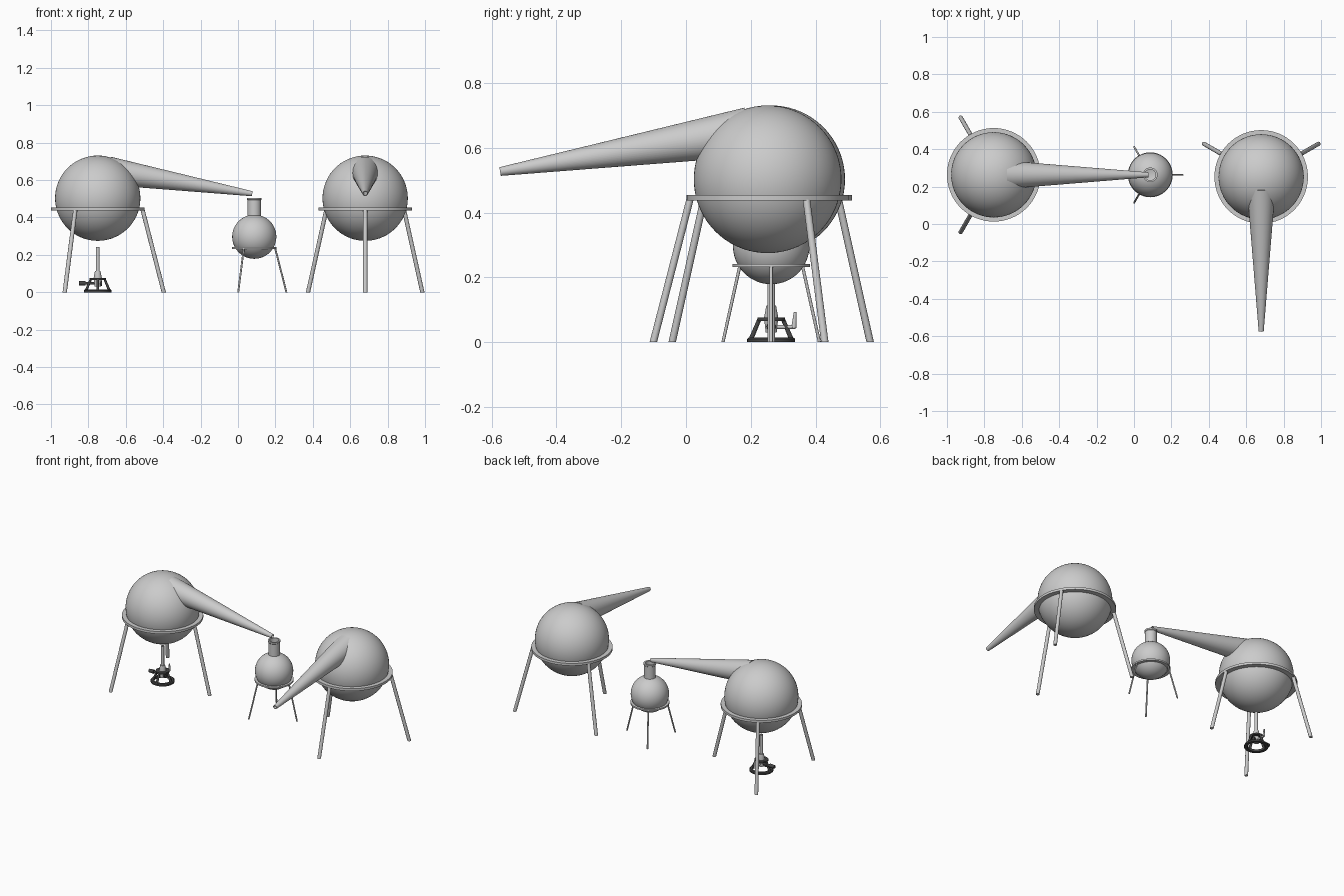
import bpy
from math import sin, cos, pi, radians, asin
from mathutils import Vector

if "Cube" in bpy.data.objects:
    bpy.data.objects.remove(bpy.data.objects["Cube"])

dark = bpy.data.materials.new("dark_metal")
dark.diffuse_color = (0.06, 0.06, 0.06, 1)
dark.use_nodes = True
dark.node_tree.nodes["Principled BSDF"].inputs["Base Color"].default_value = dark.diffuse_color


def make(name, verts, faces, mat=None):
    me = bpy.data.meshes.new(name)
    me.from_pydata(verts, [], faces)
    ob = bpy.data.objects.new(name, me)
    bpy.context.collection.objects.link(ob)
    if mat:
        me.materials.append(mat)
    bpy.context.view_layer.objects.active = ob
    bpy.ops.object.select_all(action='DESELECT')
    ob.select_set(True)
    bpy.ops.object.mode_set(mode='EDIT')
    bpy.ops.mesh.select_all(action='SELECT')
    bpy.ops.mesh.remove_doubles(threshold=1e-5)
    bpy.ops.mesh.normals_make_consistent(inside=False)
    bpy.ops.object.mode_set(mode='OBJECT')
    bpy.ops.object.shade_smooth_by_angle(angle=radians(35))
    return ob


def lathe(name, profile, centre, n=48, closed=False, mat=None):
    """Spin (radius, z) points about a vertical axis."""
    cx, cy = centre
    verts = [(cx + r * cos(2 * pi * i / n), cy + r * sin(2 * pi * i / n), z)
             for r, z in profile for i in range(n)]
    m = len(profile)
    faces = []
    for k in range(m if closed else m - 1):
        a, b = k * n, (k + 1) % m * n
        faces += [(a + i, a + (i + 1) % n, b + (i + 1) % n, b + i) for i in range(n)]
    return make(name, verts, faces, mat)


def arc(r, z, a0, a1, n):
    """Profile points of a sphere, angles from straight down."""
    pts = [a0 + (a1 - a0) * i / n for i in range(n + 1)]
    return [(max(r * sin(a), 0), z - r * cos(a)) for a in pts]


def rod(name, a, b, ra, rb, n=16, mat=None, flat=False, bore=0):
    """Tapered rod; flat keeps level ends, bore opens the far end."""
    a, b = Vector(a), Vector(b)
    d = Vector((0, 0, 1)) if flat else (b - a).normalized()
    u = d.orthogonal().normalized()
    v = d.cross(u)
    rings = [(a, ra), (b, rb)]
    if bore:
        rings += [(b, rb * bore), (b.lerp(a, 0.15), rb * bore)]
    verts = [p + (u * cos(2 * pi * i / n) + v * sin(2 * pi * i / n)) * r
             for p, r in rings for i in range(n)]
    faces = [tuple(range(n)), tuple(range(len(verts) - n, len(verts)))]
    for k in range(len(rings) - 1):
        faces += [(k * n + i, k * n + (i + 1) % n, (k + 1) * n + (i + 1) % n, (k + 1) * n + i)
                  for i in range(n)]
    return make(name, verts, faces, mat)


def tripod(name, centre, z0, z1, ri, ro, top_r, foot_r, leg_r, start):
    """Flat support ring on three splayed legs."""
    lathe(name + "_ring", [(ri, z0), (ro, z0), (ro, z1), (ri, z1)], centre, 64, True)
    for k in range(3):
        t = radians(start + 120 * k)
        c, s = cos(t), sin(t)
        rod(f"{name}_leg_{k + 1}",
            (centre[0] + foot_r * c, centre[1] + foot_r * s, 0),
            (centre[0] + top_r * c, centre[1] + top_r * s, z0 + 0.002),
            leg_r, leg_r, flat=True)


def retort(name, centre, angle):
    """Round body with a long tapering spout, on its stand."""
    x, y = centre
    lathe(name + "_body", arc(0.228, 0.503, 0, pi, 36), centre, 64)
    c, s = cos(radians(angle)), sin(radians(angle))
    rod(name + "_spout", (x + 0.06 * c, y + 0.06 * s, 0.649),
        (x + 0.826 * c, y + 0.826 * s, 0.527), 0.076, 0.0135, 48, bore=0.75)
    tripod(name + "_stand", centre, 0.438, 0.454, 0.215, 0.25, 0.24, 0.353, 0.0115, angle)


left = (-0.75, 0.263)
retort("left_retort", left, 0)
retort("right_retort", (0.68, 0.252), -90)

# Receiving flask: outer wall, open neck with a slight lip, inner wall
flask = (0.087, 0.263)
R, Z, rn, ri = 0.118, 0.297, 0.036, 0.029
profile = arc(R, Z, 0, pi - asin(rn / R), 28)
profile += [(rn, 0.492), (0.039, 0.495), (0.039, 0.505), (ri, 0.505)]
profile += arc(R - 0.006, Z, pi - asin(ri / (R - 0.006)), 0, 24)
lathe("receiver_flask", profile, flask)
tripod("receiver_stand", flask, 0.232, 0.242, 0.1, 0.12, 0.112, 0.172, 0.005, 0)

# Burner under the left retort
bx, by = left
lathe("burner_base_ring", [(0.054, 0), (0.074, 0), (0.074, 0.01), (0.068, 0.015), (0.054, 0.015)],
      left, 40, True, dark)
for k in range(4):
    c, s = cos(k * pi / 2), sin(k * pi / 2)
    rod(f"burner_foot_{k + 1}", (bx + 0.063 * c, by + 0.063 * s, 0.008),
        (bx + 0.036 * c, by + 0.036 * s, 0.072), 0.008, 0.007, 12, dark, flat=True)
lathe("burner_plate", [(0, 0.066), (0.043, 0.066), (0.043, 0.076), (0, 0.076)], left, 32, mat=dark)
lathe("burner_hub", [(0, 0.03), (0.017, 0.03), (0.022, 0.076), (0.015, 0.113), (0, 0.113)], left, 32)
lathe("burner_tube", [(0.01, 0.1), (0.01, 0.243), (0.007, 0.243), (0.007, 0.1)], left, 24, True)

# Gas inlet knob to the side, valve lever at the back
rod("burner_inlet", (bx, by, 0.048), (bx - 0.07, by, 0.048), 0.007, 0.007, mat=dark)
rod("burner_inlet_knob", (bx - 0.065, by, 0.048), (bx - 0.1, by, 0.048), 0.013, 0.011, mat=dark)
rod("burner_valve_end", (bx, by, 0.048), (bx + 0.024, by, 0.048), 0.014, 0.014, mat=dark)
rod("burner_valve_stem", (bx, by, 0.047), (bx, by + 0.075, 0.047), 0.006, 0.006)
rod("burner_valve_lever", (bx, by + 0.07, 0.045), (bx, by + 0.074, 0.093), 0.008, 0.004)
